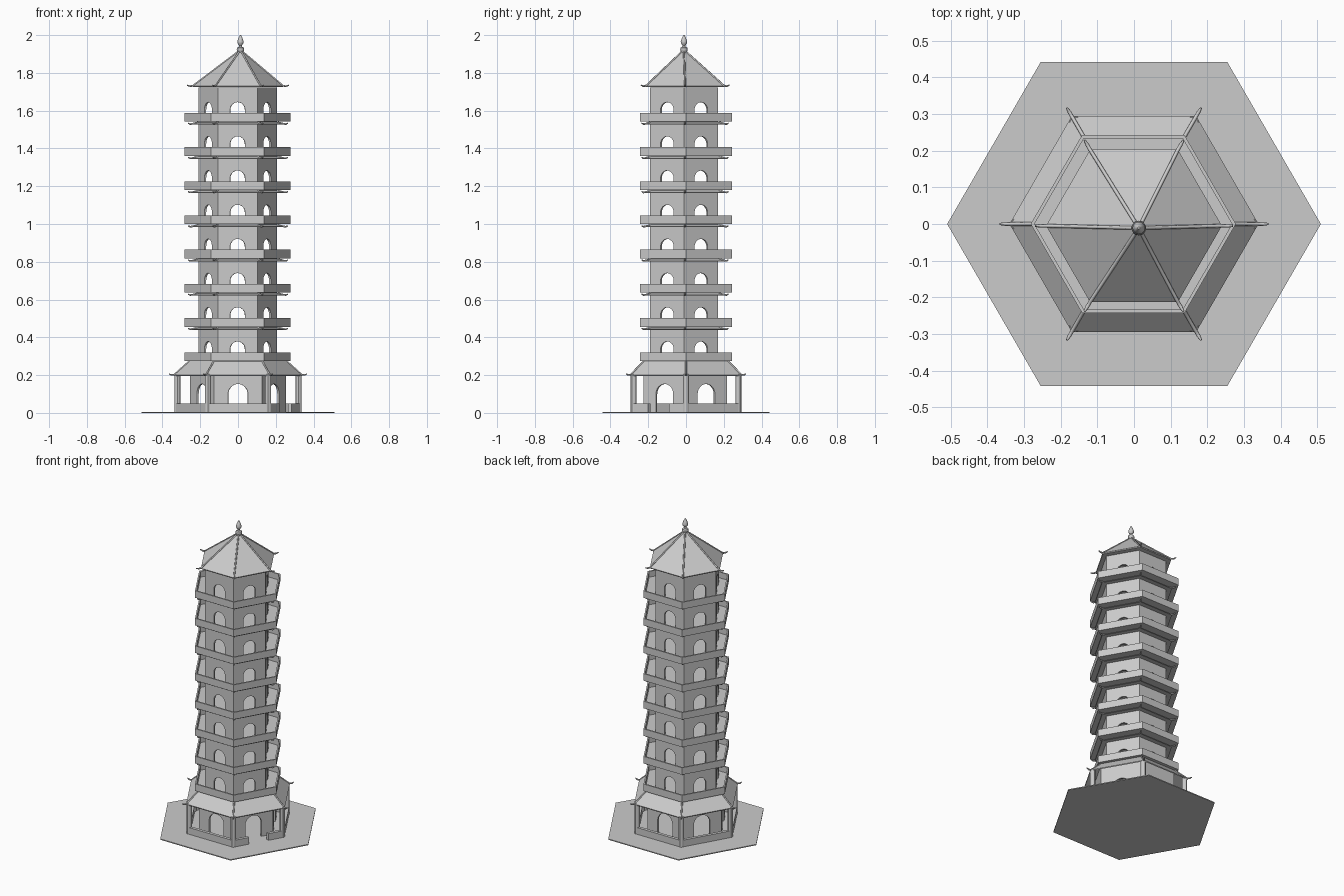
import bpy, bmesh, math
from math import cos, sin, pi
from mathutils import Vector

if "Cube" in bpy.data.objects:
    bpy.data.objects.remove(bpy.data.objects["Cube"])

stone = bpy.data.materials.new("light grey stone")
stone.use_nodes = True
GREY = (0.6, 0.6, 0.6, 1)
stone.diffuse_color = GREY
stone.node_tree.nodes["Principled BSDF"].inputs["Base Color"].default_value = GREY

APOTHEM = cos(pi / 6)


def finish(name, bm, centre=(0, 0)):
    bmesh.ops.recalc_face_normals(bm, faces=bm.faces)
    mesh = bpy.data.meshes.new(name)
    bm.to_mesh(mesh)
    bm.free()
    obj = bpy.data.objects.new(name, mesh)
    obj.location = (centre[0], centre[1], 0)
    mesh.materials.append(stone)
    bpy.context.collection.objects.link(obj)
    return obj


def corner(r, k, z):
    return Vector((r * cos(k * pi / 3), r * sin(k * pi / 3), z))


def lathe(name, profile, sides=6, centre=(0, 0)):
    """Closed stack of polygon rings given as (radius, height)."""
    bm = bmesh.new()
    rings = [[bm.verts.new((r * cos(2 * pi * k / sides), r * sin(2 * pi * k / sides), z))
              for k in range(sides)] for r, z in profile]
    for a, b in zip(rings, rings[1:]):
        for k in range(sides):
            j = (k + 1) % sides
            bm.faces.new((a[k], a[j], b[j], b[k]))
    bm.faces.new(rings[0])
    bm.faces.new(rings[-1])
    return finish(name, bm, centre)


def add_panel(bm, outline, side, radius, thick):
    """Extrude an outline (along the side, height) towards the axis."""
    ang = -pi / 2 + side * pi / 3
    normal = Vector((cos(ang), sin(ang), 0))
    along = Vector((-sin(ang), cos(ang), 0))
    ap = radius * APOTHEM
    shrink = (ap - thick) / ap
    outer, inner = [], []
    for u, z in outline:
        p = normal * ap + along * u
        outer.append(bm.verts.new((p.x, p.y, z)))
        inner.append(bm.verts.new((p.x * shrink, p.y * shrink, z)))
    bm.faces.new(outer)
    bm.faces.new(inner[::-1])
    for i in range(len(outer)):
        j = (i + 1) % len(outer)
        bm.faces.new((outer[i], inner[i], inner[j], outer[j]))


def rect(u0, u1, z0, z1):
    return [(u0, z0), (u1, z0), (u1, z1), (u0, z1)]


def arch_panel(radius, z0, z1, half, top):
    """Wall outline with a round-headed doorway."""
    w = radius / 2
    spring = top - half
    arc = [(-half * cos(pi * i / 12), spring + half * sin(pi * i / 12)) for i in range(13)]
    return [(-w, z0), (-half, z0)] + arc + [(half, z0), (w, z0), (w, z1), (-w, z1)]


def arcade(name, radius, z0, z1, half, top, centre):
    bm = bmesh.new()
    for s in range(6):
        add_panel(bm, arch_panel(radius, z0, z1, half, top), s, radius, 0.01)
    finish(name, bm, centre)


def ridges(name, upper, r, z, reach, centre, apex=None):
    """Hip ridges running past the eaves as little flared tips."""
    curve = bpy.data.curves.new(name, "CURVE")
    curve.dimensions = "3D"
    curve.bevel_depth = 0.005
    curve.bevel_resolution = 1
    curve.use_fill_caps = True
    for k in range(6):
        start = Vector(apex) if apex else corner(upper[0], k, upper[1])
        pts = [start, corner(r, k, z + 0.003), corner(r + reach * 0.5, k, z + 0.002),
               corner(r + reach, k, z + 0.007)]
        spline = curve.splines.new("POLY")
        spline.points.add(len(pts) - 1)
        for p, co in zip(spline.points, pts):
            p.co = (*co, 1)
        spline.points[-1].radius = 0.6
    obj = bpy.data.objects.new(name, curve)
    obj.location = (centre[0], centre[1], 0)
    curve.materials.append(stone)
    bpy.context.collection.objects.link(obj)


MID = (0, 0)
TOWER = (-0.002, -0.01)

# Ground slab
lathe("ground_slab", [(0.51, 0), (0.51, 0.006)])

# Ground storey with larger doorways
arcade("ground_storey_wall", 0.255, 0.004, 0.275, 0.053, 0.153, (0, -0.003))

# Low garden wall with one entrance gap
bm = bmesh.new()
for side in range(6):
    R = 0.336
    if side == 1:
        add_panel(bm, rect(-R / 2, -0.065, 0.004, 0.05), side, R, 0.02)
        add_panel(bm, rect(0.065, R / 2, 0.004, 0.05), side, R, 0.02)
    else:
        add_panel(bm, rect(-R / 2, R / 2, 0.004, 0.05), side, R, 0.02)
finish("low_wall", bm)

# Porch columns
for k in range(6):
    p = corner(0.32, k, 0)
    col = lathe("porch_column", [(0.016, 0.004), (0.016, 0.205)], 12, (p.x, p.y))
    bpy.context.view_layer.objects.active = col
    col.select_set(True)
    bpy.ops.object.shade_smooth_by_angle()
    col.select_set(False)

# Porch roof
lathe("porch_roof", [(0.25, 0.268), (0.338, 0.195), (0.34, 0.201), (0.25, 0.28)])
ridges("porch_roof_ridges", (0.26, 0.272), 0.338, 0.199, 0.028, MID)

# Eight balcony storeys
PITCH = 0.181
for i in range(8):
    z = 0.275 + i * PITCH
    lathe("balcony_floor", [(0.28, z), (0.28, z + 0.008)], centre=(-0.002, 0))
    bm = bmesh.new()
    for side in range(6):
        add_panel(bm, rect(-0.14, 0.14, z, z + 0.046), side, 0.28, 0.009)
    finish("balcony_railing", bm, (-0.002, 0))
    arcade("storey_wall", 0.208, z + 0.004, z + PITCH, 0.04, z + 0.103, TOWER)
    if i:
        lathe("storey_eave", [(0.2, z - 0.012), (0.243, z - 0.016), (0.244, z - 0.013), (0.2, z)],
              centre=(0, -0.005))
        ridges("eave_ridges", (0.21, z - 0.003), 0.243, z - 0.015, 0.022, (0, -0.005))

# Top roof with hip ridges
ROOF = (0, -0.005)
APEX = (0.013, -0.006, 1.922)
bm = bmesh.new()
tip = bm.verts.new(APEX)
rim = [bm.verts.new(corner(0.24, k, 1.73)) for k in range(6)]
low = [bm.verts.new(corner(0.238, k, 1.724)) for k in range(6)]
for k in range(6):
    j = (k + 1) % 6
    bm.faces.new((rim[k], rim[j], tip))
    bm.faces.new((low[k], low[j], rim[j], rim[k]))
bm.faces.new(low[::-1])
finish("top_roof", bm, ROOF)
ridges("top_roof_ridges", None, 0.24, 1.728, 0.03, ROOF, APEX)

# Finial
finial = lathe("finial", [(0.014, 1.905), (0.02, 1.925), (0.018, 1.933), (0.009, 1.938),
                          (0.008, 1.946), (0.016, 1.957), (0.017, 1.966), (0.011, 1.984),
                          (0.003, 2.0)], 16, (0.013, -0.011))
bpy.context.view_layer.objects.active = finial
finial.select_set(True)
bpy.ops.object.shade_smooth_by_angle()
